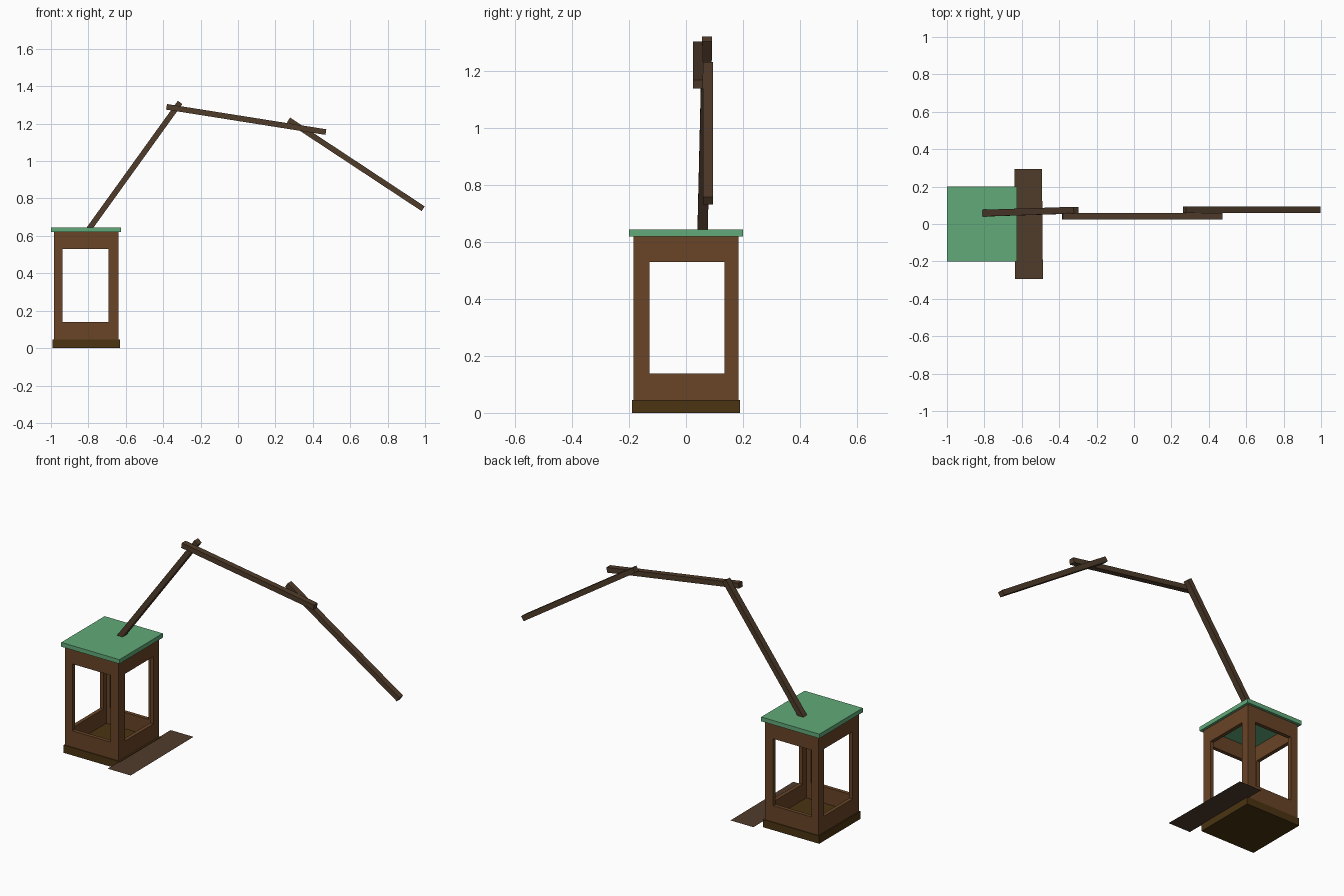
import bpy, bmesh
from mathutils import Vector, Matrix

if "Cube" in bpy.data.objects:
    bpy.data.objects.remove(bpy.data.objects["Cube"])


def material(name, rgb):
    m = bpy.data.materials.new(name)
    m.diffuse_color = (*rgb, 1)
    m.use_nodes = True
    m.node_tree.nodes["Principled BSDF"].inputs["Base Color"].default_value = m.diffuse_color
    return m


GREEN = material("roof_green", (0.12, 0.40, 0.19))
WOOD = material("frame_wood", (0.14, 0.058, 0.019))
DARK = material("beam_wood", (0.08, 0.045, 0.024))
OLIVE = material("floor_wood", (0.07, 0.034, 0.006))


def finish(name, bm, mat):
    bmesh.ops.recalc_face_normals(bm, faces=bm.faces)
    me = bpy.data.meshes.new(name)
    bm.to_mesh(me)
    bm.free()
    me.materials.append(mat)
    ob = bpy.data.objects.new(name, me)
    bpy.context.collection.objects.link(ob)
    return ob


def box(name, lo, hi, mat):
    lo, hi = Vector(lo), Vector(hi)
    bm = bmesh.new()
    bmesh.ops.create_cube(bm, size=1, matrix=Matrix.Translation((lo + hi) / 2)
                          @ Matrix.Diagonal((*(hi - lo), 1)))
    return finish(name, bm, mat)


def beam(name, a, b, width, thick, mat):
    """Rectangular bar from a to b; width runs along y."""
    a, b = Vector(a), Vector(b)
    along = (b - a).normalized()
    up = along.cross(Vector((0, 1, 0))).normalized()
    side = up.cross(along)
    rot = Matrix((along, side, up)).transposed().to_4x4()
    bm = bmesh.new()
    bmesh.ops.create_cube(bm, size=1, matrix=Matrix.Translation((a + b) / 2) @ rot
                          @ Matrix.Diagonal(((b - a).length, width, thick, 1)))
    return finish(name, bm, mat)


def window_frame(name, outer, inner, place, depth, mat):
    """Wall panel with a rectangular opening; place maps (u, z) to 3D."""
    def corners(r):
        u0, u1, z0, z1 = r
        return [(u0, z0), (u1, z0), (u1, z1), (u0, z1)]
    bm = bmesh.new()
    o = [bm.verts.new(place(*p)) for p in corners(outer)]
    i = [bm.verts.new(place(*p)) for p in corners(inner)]
    for k in range(4):
        n = (k + 1) % 4
        bm.faces.new((o[k], o[n], i[n], i[k]))
    ext = bmesh.ops.extrude_face_region(bm, geom=bm.faces[:], use_keep_orig=True)
    bmesh.ops.translate(bm, vec=depth, verts=[v for v in ext["geom"]
                                              if isinstance(v, bmesh.types.BMVert)])
    return finish(name, bm, mat)


# Floor tray, roof and landing board
box("floor", (-0.992, -0.19, 0), (-0.63, 0.19, 0.045), OLIVE)
box("roof", (-1.0, -0.2, 0.62), (-0.625, 0.2, 0.645), GREEN)
bm = bmesh.new()
bm.faces.new([bm.verts.new(p) for p in ((-0.635, -0.293, 0.042), (-0.487, -0.293, 0.042),
                                        (-0.492, 0.293, 0.042), (-0.64, 0.293, 0.042))])
finish("landing_board", bm, DARK)

# Four window walls
X0, X1, Y, T = -0.985, -0.64, 0.185, 0.022
for label, s in (("front", -1), ("back", 1)):
    window_frame(label + "_wall", (X0, X1, 0.045, 0.62), (-0.938, -0.692, 0.14, 0.53),
                 lambda u, z: (u, s * Y, z), (0, -s * T, 0), WOOD)
for label, x, d in (("left", X0, T), ("right", X1, -T)):
    window_frame(label + "_wall", (T - Y, Y - T, 0.045, 0.62), (-0.128, 0.135, 0.138, 0.53),
                 lambda u, z: (x, u, z), (d, 0, 0), WOOD)

# Jointed hanging arm
beam("arm_lower", (-0.80, 0.058, 0.632), (-0.31, 0.074, 1.313), 0.036, 0.03, DARK)
beam("arm_middle", (-0.382, 0.042, 1.29), (0.47, 0.042, 1.155), 0.034, 0.03, DARK)
beam("arm_outer", (0.27, 0.077, 1.22), (0.99, 0.077, 0.745), 0.034, 0.03, DARK)
